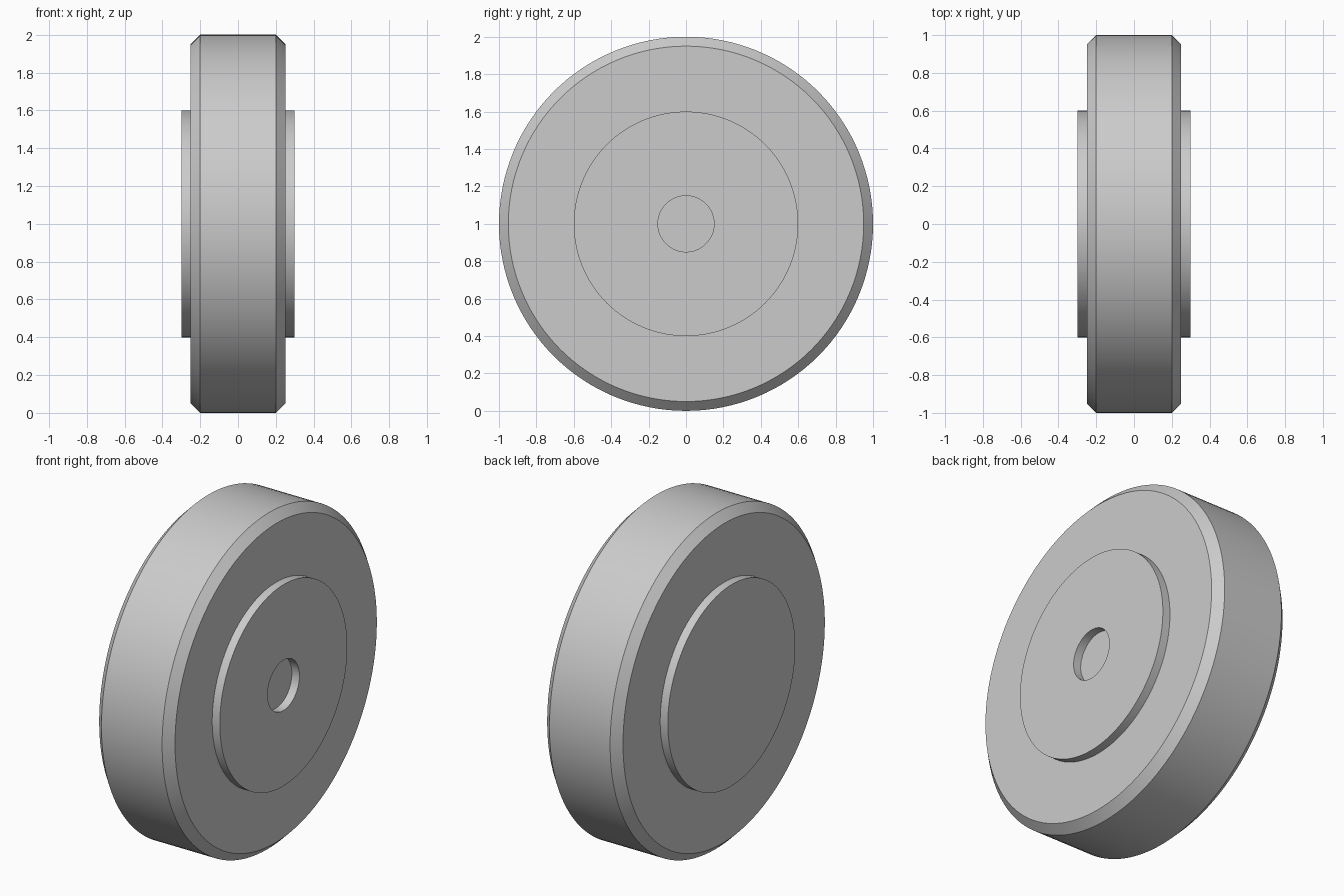
import bpy, bmesh, math
from mathutils import Vector

cube = bpy.data.objects.get("Cube")
if cube:
    bpy.data.objects.remove(cube, do_unlink=True)

SEGMENTS = 128
CENTRE = Vector((0, 0, 1))

grey = bpy.data.materials.new("light_grey")
grey.use_nodes = True
colour = (0.6, 0.6, 0.6, 1)
grey.diffuse_color = colour
grey.node_tree.nodes["Principled BSDF"].inputs["Base Color"].default_value = colour


def lathe(name, profile, closed=False):
    """Turn (x, radius) points around the wheel's x axis."""
    bm = bmesh.new()
    verts = [bm.verts.new((x, 0, r)) for x, r in profile]
    pairs = list(zip(verts, verts[1:]))
    if closed:
        pairs.append((verts[-1], verts[0]))
    edges = [bm.edges.new(pair) for pair in pairs]
    bmesh.ops.spin(bm, geom=verts + edges, cent=(0, 0, 0), axis=(1, 0, 0),
                   angle=math.tau, steps=SEGMENTS, use_duplicate=False)
    bmesh.ops.remove_doubles(bm, verts=bm.verts, dist=0.0001)
    bmesh.ops.recalc_face_normals(bm, faces=bm.faces)
    mesh = bpy.data.meshes.new(name)
    bm.to_mesh(mesh)
    bm.free()
    mesh.materials.append(grey)
    obj = bpy.data.objects.new(name, mesh)
    obj.location = CENTRE
    bpy.context.collection.objects.link(obj)
    bpy.ops.object.select_all(action='DESELECT')
    obj.select_set(True)
    bpy.context.view_layer.objects.active = obj
    bpy.ops.object.shade_smooth_by_angle(angle=math.radians(30))
    return obj


# Chamfered wheel body
lathe("wheel_body", [(-0.25, 0), (-0.25, 0.95), (-0.2, 1),
                     (0.2, 1), (0.25, 0.95), (0.25, 0)])

# Solid hub on the -x side
lathe("solid_hub", [(-0.3, 0), (-0.3, 0.6), (-0.2, 0.6), (-0.2, 0)])

# Hub with a shallow round recess on the +x side
lathe("recessed_hub", [(0.2, 0.15), (0.2, 0.6), (0.3, 0.6), (0.3, 0.15)],
      closed=True)
